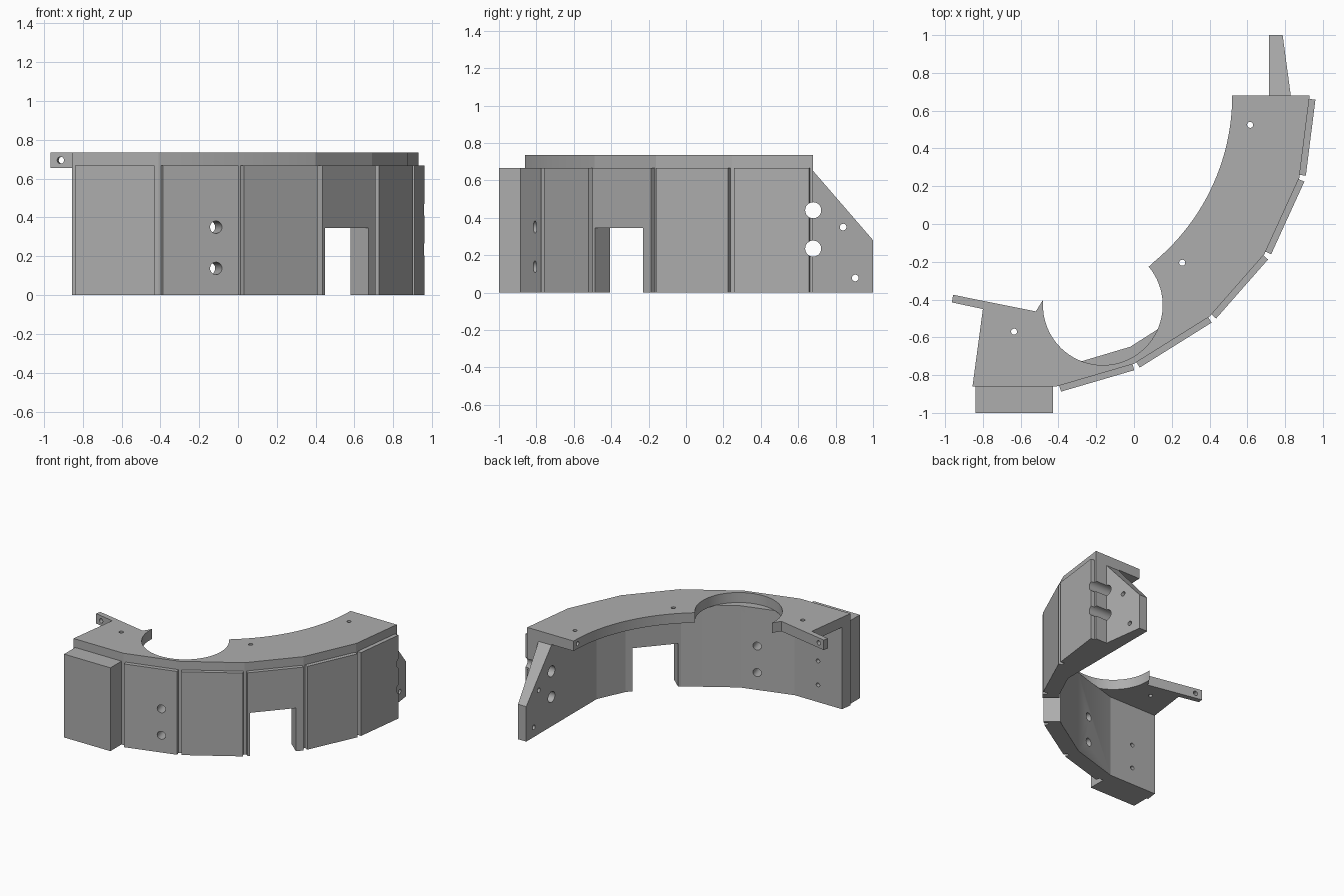
import bpy, bmesh, math
from mathutils import Vector

cube = bpy.data.objects.get("Cube")
if cube:
    bpy.data.objects.remove(cube)

grey = bpy.data.materials.new("mid grey")
grey.use_nodes = True
colour = (0.42, 0.42, 0.42, 1)
grey.diffuse_color = colour
grey.node_tree.nodes["Principled BSDF"].inputs["Base Color"].default_value = colour

PANEL_TOP, PLATE_LOW, PLATE_TOP = 0.667, 0.655, 0.735


def finish(name, bm):
    bmesh.ops.recalc_face_normals(bm, faces=bm.faces)
    mesh = bpy.data.meshes.new(name)
    bm.to_mesh(mesh)
    bm.free()
    mesh.materials.append(grey)
    ob = bpy.data.objects.new(name, mesh)
    bpy.context.collection.objects.link(ob)
    return ob


def prism(name, outline, sweep):
    """Extrude a closed 3D outline along the sweep vector."""
    bm = bmesh.new()
    face = bm.faces.new([bm.verts.new(p) for p in outline])
    new = bmesh.ops.extrude_face_region(bm, geom=[face])["geom"]
    bmesh.ops.translate(bm, vec=sweep, verts=[v for v in new if isinstance(v, bmesh.types.BMVert)])
    return finish(name, bm)


def slab(name, points, low, high):
    return prism(name, [(x, y, low) for x, y in points], (0, 0, high - low))


def drill(centre, direction, radius, length, *targets):
    """Cut a round hole centred on a point along a direction."""
    d = Vector(direction).normalized()
    rot = d.to_track_quat("Z", "Y").to_matrix().to_4x4()
    rot.translation = Vector(centre)
    bm = bmesh.new()
    bmesh.ops.create_cone(bm, cap_ends=True, segments=24, radius1=radius, radius2=radius,
                          depth=length, matrix=rot)
    cut(finish("cutter", bm), *targets)


def cut(cutter, *targets):
    cutter.hide_render = True
    for ob in targets:
        mod = ob.modifiers.new("cut", "BOOLEAN")
        mod.operation = "DIFFERENCE"
        mod.solver = "EXACT"
        mod.object = cutter
        bpy.context.view_layer.objects.active = ob
        bpy.ops.object.modifier_apply(modifier=mod.name)
    bpy.data.objects.remove(cutter)


def arc(cx, cy, r, start, end, n):
    return [(cx + r * math.cos(math.radians(start + (end - start) * i / n)),
             cy + r * math.sin(math.radians(start + (end - start) * i / n))) for i in range(n + 1)]


# Faceted outer line shared by wall, plate and panels
outer = [(-0.855, -0.86), (-0.41, -0.86), (0, -0.74), (0.4, -0.49),
         (0.69, -0.16), (0.875, 0.245), (0.93, 0.68)]

# Wall, thickened toward the fin end
inner = [(0.715, 0.68), (0.715, 0.108), (0.614, -0.11), (0.34, -0.421),
         (-0.02, -0.65), (-0.423, -0.77), (-0.843, -0.77)]
wall = slab("curved_wall", outer + inner, 0, PLATE_LOW)

# Top plate with concave inner edge, round bite and side tab
inner_edge = arc(-0.623, 0.68, 1.143, 0, -52.4, 24)
bite = arc(-0.165, -0.43, 0.317, 40, -185.5, 48)
tab = [(-0.52, -0.463), (-0.957, -0.375), (-0.965, -0.415), (-0.8, -0.45)]
plate = slab("top_plate", outer + inner_edge[:-1] + bite + tab, PLATE_LOW, PLATE_TOP)

# Thin facing panels on the facets
panels = []
for i in range(1, 6):
    a, b = Vector(outer[i]), Vector(outer[i + 1])
    d = (b - a).normalized()
    out = Vector((d.y, -d.x)) * 0.033
    a, b = a + d * 0.015, b - d * (0.018 if i == 5 else 0.008)
    panels.append(slab(f"facing_panel_{i}", [a, b, b + out, a + out], 0, PANEL_TOP))

# Thick block on the first facet
slab("front_block", [(-0.84, -1), (-0.43, -1), (-0.43, -0.86), (-0.84, -0.86)], 0, PANEL_TOP)

# Tapered mounting fin
fin = prism("mounting_fin", [(0.715, 0.68, 0), (0.715, 1, 0), (0.715, 1, 0.28), (0.715, 0.68, 0.65)],
            (0.115, 0, 0))
for v in fin.data.vertices:
    if v.co.x > 0.8 and v.co.y > 0.9:
        v.co.x = 0.787

# Doorway through the fourth facet
a, b = Vector((0.445, -0.485)), Vector((0.67, -0.227))
d = (b - a).normalized()
out = Vector((d.y, -d.x))
door = slab("door_cutter", [a + out * 0.1, b + out * 0.1, b - out * 0.2, a - out * 0.2], -0.1, 0.345)
cut(door, wall, panels[2])

# Large holes across the fin end, and pairs through the second facet
for z in (0.44, 0.235):
    drill((0.85, 0.68, z), (1, 0, 0), 0.043, 0.5, wall, fin, panels[4])
for z in (0.35, 0.138):
    drill((-0.13, -0.75, z), (0.28, -0.96, 0), 0.032, 0.4, wall, panels[0])

# Small fixing holes
for z in (0.33, 0.138):
    drill((-0.63, -0.76, z), (0, 1, 0), 0.016, 0.15, wall)
for y, z in ((0.84, 0.35), (0.905, 0.078)):
    drill((0.76, y, z), (1, 0, 0), 0.018, 0.3, fin)
for x, y in ((-0.635, -0.57), (0.255, -0.205), (0.615, 0.525)):
    drill((x, y, 0.7), (0, 0, 1), 0.016, 0.3, plate)
drill((-0.91, -0.405, 0.695), (0.2, 1, 0), 0.018, 0.2, plate)
drill((0.515, 0.63, 0.695), (1, 0, 0), 0.016, 0.1, plate)

# Smooth curved edges, crisp facets
for ob in [wall, plate, fin] + panels:
    bpy.ops.object.select_all(action="DESELECT")
    ob.select_set(True)
    bpy.context.view_layer.objects.active = ob
    bpy.ops.object.shade_smooth_by_angle(angle=math.radians(16))
